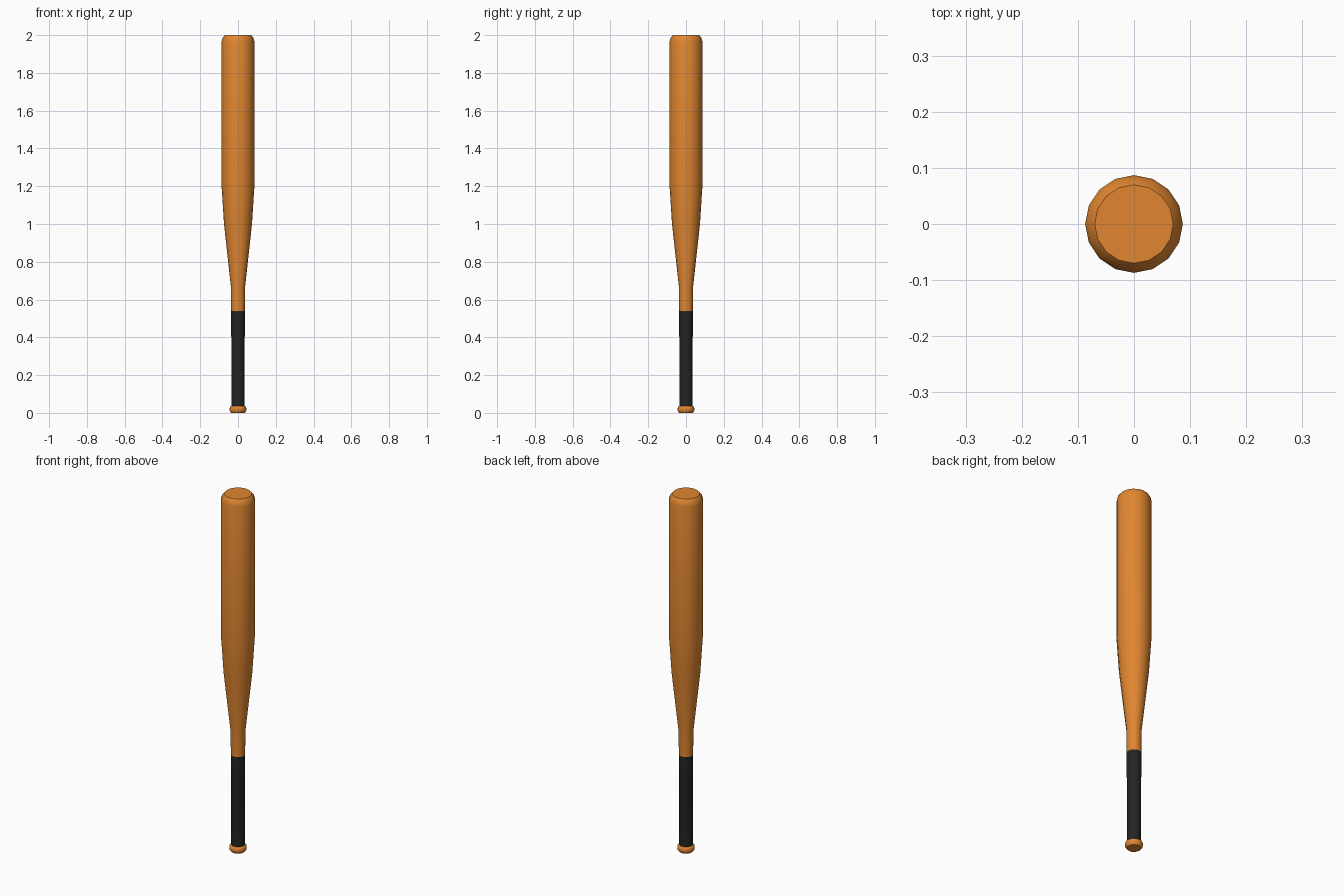
import bpy, bmesh, math

if "Cube" in bpy.data.objects:
    bpy.data.objects.remove(bpy.data.objects["Cube"])

SIDES = 16


def material(name, color):
    m = bpy.data.materials.new(name)
    m.diffuse_color = (*color, 1)
    m.use_nodes = True
    m.node_tree.nodes["Principled BSDF"].inputs["Base Color"].default_value = m.diffuse_color
    return m


def lathe(name, profile, mat, cap_bottom=False, cap_top=False):
    """Revolve (radius, z) points around the z axis."""
    bm = bmesh.new()
    rings = []
    for r, z in profile:
        rings.append([bm.verts.new((r * math.cos(2 * math.pi * i / SIDES),
                                    r * math.sin(2 * math.pi * i / SIDES), z))
                      for i in range(SIDES)])
    for lo, hi in zip(rings, rings[1:]):
        for i in range(SIDES):
            j = (i + 1) % SIDES
            bm.faces.new((lo[i], lo[j], hi[j], hi[i]))
    if cap_bottom:
        bm.faces.new(rings[0][::-1])
    if cap_top:
        bm.faces.new(rings[-1])
    mesh = bpy.data.meshes.new(name)
    bm.to_mesh(mesh)
    bm.free()
    mesh.materials.append(mat)
    obj = bpy.data.objects.new(name, mesh)
    bpy.context.collection.objects.link(obj)
    bpy.context.view_layer.objects.active = obj
    obj.select_set(True)
    bpy.ops.object.shade_smooth_by_angle(angle=math.radians(50))
    obj.select_set(False)
    return obj


wood = material("wood", (0.75, 0.24, 0.03))
rubber = material("black_rubber", (0.018, 0.018, 0.018))

# Knob at the base of the handle
lathe("knob", [(0.036, 0.0), (0.043, 0.009), (0.045, 0.02), (0.042, 0.032),
               (0.035, 0.037)], wood, cap_bottom=True)

# Wrapped grip
lathe("grip", [(0.035, 0.037), (0.035, 0.40), (0.037, 0.41), (0.037, 0.54)], rubber)

# Taper and barrel with a rounded end
lathe("barrel", [(0.037, 0.54), (0.038, 0.67), (0.074, 1.0), (0.087, 1.2),
                 (0.087, 1.965), (0.082, 1.985), (0.07, 2.0)],
      wood, cap_top=True)
